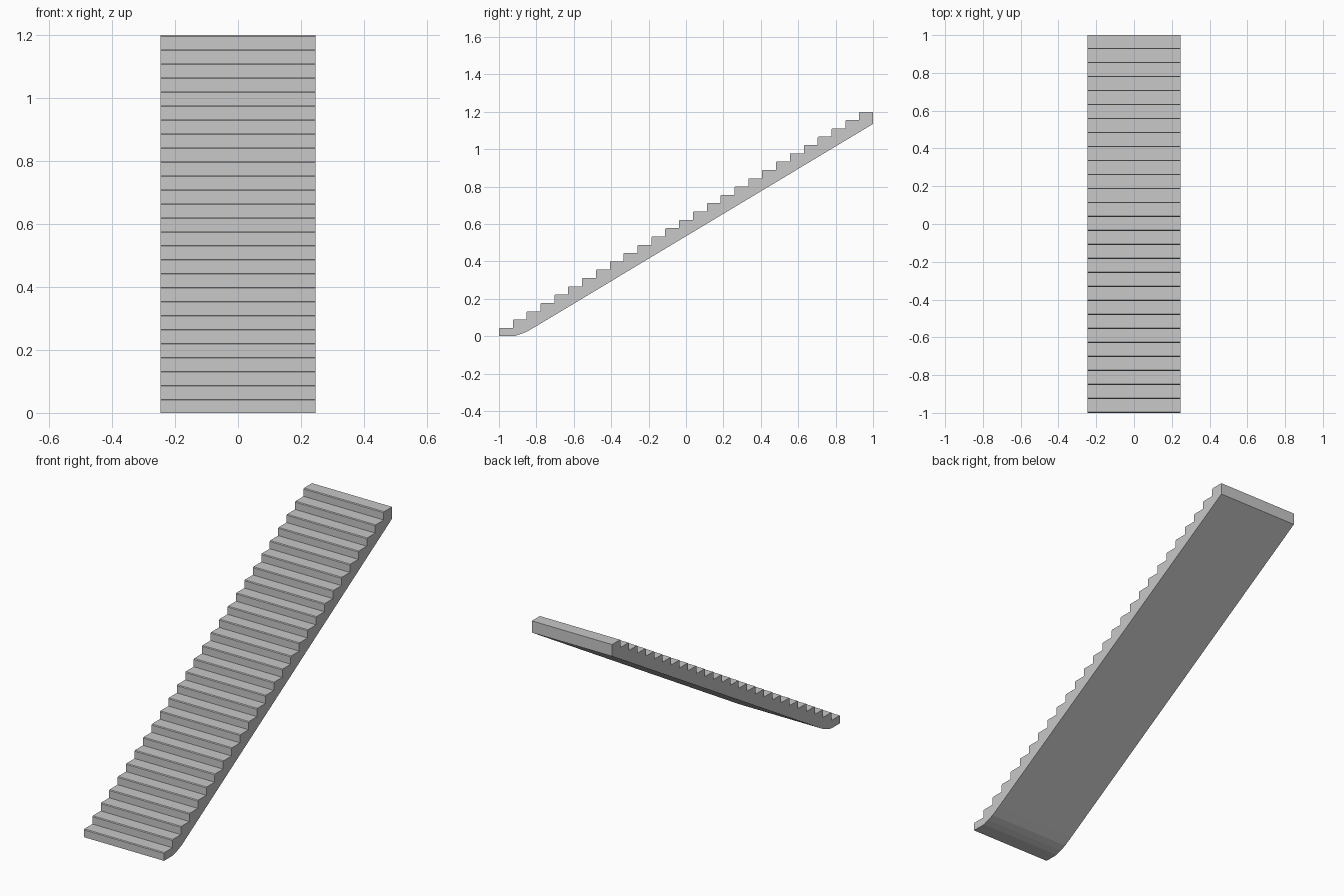
import bpy
import bmesh

cube = bpy.data.objects.get("Cube")
if cube:
    bpy.data.objects.remove(cube, do_unlink=True)

STEPS = 27
RUN, RISE = 2 / STEPS, 1.2 / STEPS
HALF_WIDTH = 0.246
NOSE = 0.004

grey = bpy.data.materials.new("light_grey")
grey.use_nodes = True
colour = (0.58, 0.58, 0.58, 1)
grey.diffuse_color = colour
grey.node_tree.nodes["Principled BSDF"].inputs["Base Color"].default_value = colour

# Stepped upper outline, each tread with a small chamfered nosing
profile = []
for i in range(STEPS):
    y, z = -1 + i * RUN, i * RISE
    profile += [(y, z), (y, z + RISE - NOSE), (y + NOSE, z + RISE)]
profile.append((1, 1.2))

# Sloping underside that eases into the flat foot
profile += [(1, 1.135), (-0.80, 0.054), (-0.85, 0.025), (-0.885, 0.011), (-0.92, 0)]

# Extrude the side profile across the width
bm = bmesh.new()
side = bm.faces.new([bm.verts.new((-HALF_WIDTH, y, z)) for y, z in profile])
result = bmesh.ops.extrude_face_region(bm, geom=[side], use_keep_orig=True)
moved = [v for v in result["geom"] if isinstance(v, bmesh.types.BMVert)]
bmesh.ops.translate(bm, verts=moved, vec=(2 * HALF_WIDTH, 0, 0))
bmesh.ops.recalc_face_normals(bm, faces=bm.faces)

mesh = bpy.data.meshes.new("staircase")
bm.to_mesh(mesh)
bm.free()
mesh.materials.append(grey)
staircase = bpy.data.objects.new("staircase", mesh)
bpy.context.collection.objects.link(staircase)
